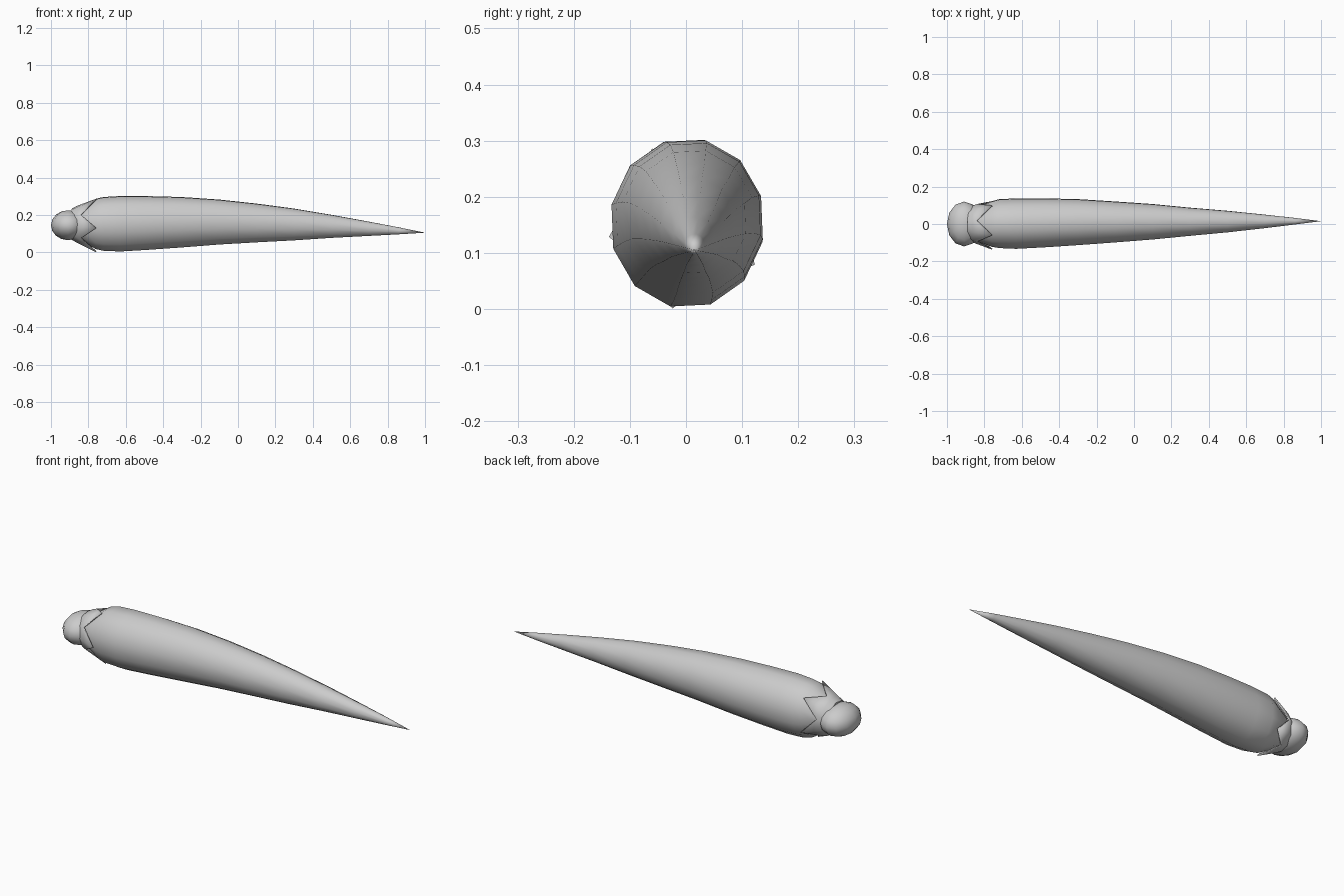
import bpy, bmesh
from math import sin, cos, radians, pi

if "Cube" in bpy.data.objects:
    bpy.data.objects.remove(bpy.data.objects["Cube"])

grey = bpy.data.materials.new("light grey")
grey.diffuse_color = (0.6, 0.6, 0.6, 1)
grey.use_nodes = True
grey.node_tree.nodes["Principled BSDF"].inputs["Base Color"].default_value = grey.diffuse_color


def finish(name, bm, angle=50):
    bmesh.ops.recalc_face_normals(bm, faces=bm.faces)
    mesh = bpy.data.meshes.new(name)
    bm.to_mesh(mesh)
    bm.free()
    obj = bpy.data.objects.new(name, mesh)
    bpy.context.collection.objects.link(obj)
    mesh.materials.append(grey)
    bpy.ops.object.select_all(action='DESELECT')
    bpy.context.view_layer.objects.active = obj
    obj.select_set(True)
    bpy.ops.object.shade_smooth_by_angle(angle=radians(angle))
    return obj


def bridge(bm, a, b):
    n = len(a)
    for i in range(n):
        bm.faces.new((a[i], a[(i + 1) % n], b[(i + 1) % n], b[i]))


# Tapered body: x, centre y, centre z, half width, half height
stations = [
    (-0.88, 0.0, 0.15, 0.065, 0.065), (-0.83, 0.0, 0.15, 0.097, 0.095),
    (-0.76, 0.0, 0.152, 0.125, 0.138), (-0.72, 0.002, 0.152, 0.134, 0.147),
    (-0.63, 0.002, 0.153, 0.138, 0.152), (-0.48, 0.006, 0.157, 0.134, 0.147),
    (-0.3, 0.01, 0.161, 0.126, 0.138), (-0.1, 0.011, 0.162, 0.112, 0.123),
    (0.1, 0.012, 0.157, 0.097, 0.106), (0.3, 0.012, 0.149, 0.077, 0.087),
    (0.5, 0.013, 0.139, 0.059, 0.063), (0.7, 0.014, 0.126, 0.037, 0.039),
    (0.86, 0.015, 0.115, 0.018, 0.019),
]
bm = bmesh.new()
rings = []
for x, cy, cz, ry, rz in stations:
    rings.append([bm.verts.new((x, cy + ry * cos(radians(77.5 + 30 * k)),
                                cz + rz * sin(radians(77.5 + 30 * k))))
                  for k in range(12)])
for a, b in zip(rings, rings[1:]):
    bridge(bm, a, b)
bm.faces.new(rings[0])
tip = bm.verts.new((1, 0.015, 0.105))
for k in range(12):
    bm.faces.new((rings[-1][k], rings[-1][(k + 1) % 12], tip))
finish("tapered_body", bm)

# Pointed collar: five tips lying along the shoulder of the body
bm = bmesh.new()
rows = [[], [], []]
for k in range(10):
    a = radians(116 + 36 * k)
    is_tip = k % 2 == 0
    x, ry, rz = (-0.757, 0.133, 0.146) if is_tip else (-0.838, 0.102, 0.102)
    for row, (px, sy, sz) in zip(rows, [(-0.885, 0.075, 0.08),
                                        (-0.86, 0.094, 0.094), (x, ry, rz)]):
        row.append(bm.verts.new((px, sy * cos(a), 0.15 + sz * sin(a))))
bridge(bm, rows[0], rows[1])
bridge(bm, rows[1], rows[2])
bm.faces.new(rows[0])
collar = finish("pointed_collar", bm)
solid = collar.modifiers.new("thickness", 'SOLIDIFY')
solid.thickness = 0.006
solid.offset = 1

# Rounded end knob, flattened along its axis
bm = bmesh.new()
bmesh.ops.create_uvsphere(bm, u_segments=12, v_segments=8, radius=1)
for v in bm.verts:
    x, y, z = v.co
    v.co = (-0.908 + 0.092 * x, 0.12 * y, 0.145 + 0.08 * z)
finish("end_knob", bm, 60)
